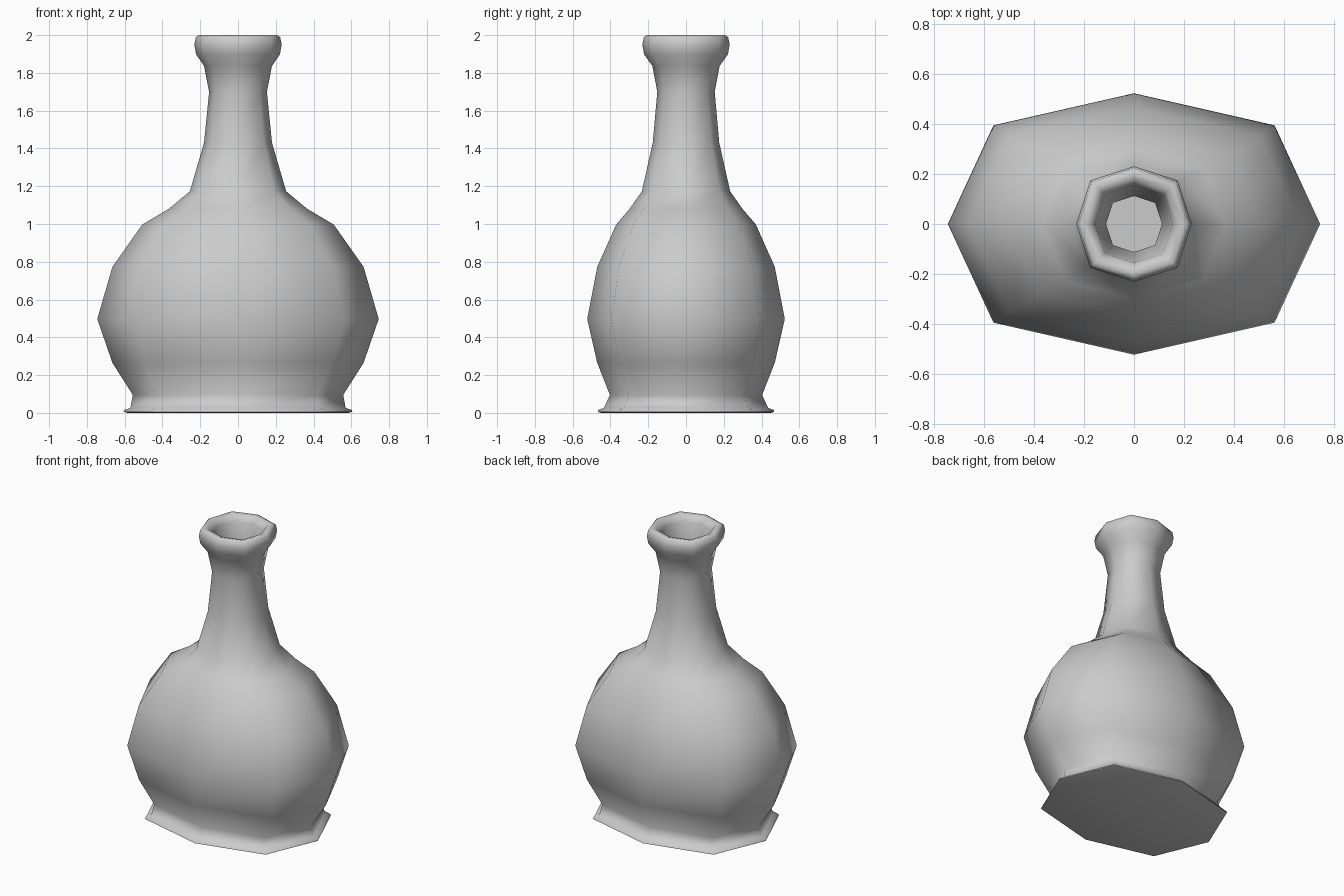
import bpy, bmesh, math

# Unit eight-sided section, slightly squarer than a regular octagon
D = 0.755
SECTION = [(1, 0), (D, D), (0, 1), (-D, D), (-1, 0), (-D, -D), (0, -1), (D, -D)]

# Outer wall: half width x, half depth y, height z
outer = [
    (0.585, 0.45, 0.0), (0.605, 0.467, 0.006), (0.602, 0.464, 0.016),
    (0.57, 0.435, 0.026), (0.557, 0.403, 0.095), (0.665, 0.47, 0.265),
    (0.745, 0.523, 0.497), (0.665, 0.47, 0.773), (0.507, 0.37, 0.997),
    (0.367, 0.299, 1.08), (0.255, 0.234, 1.173), (0.18, 0.176, 1.43),
    (0.153, 0.152, 1.70), (0.18, 0.178, 1.837), (0.222, 0.222, 1.898),
    (0.231, 0.231, 1.95), (0.223, 0.223, 1.99), (0.205, 0.205, 2.0),
]
# Inner wall, from the mouth down to the inside floor
inner = [
    (0.175, 0.175, 1.992), (0.155, 0.155, 1.955), (0.14, 0.14, 1.86),
    (0.112, 0.112, 1.70), (0.14, 0.136, 1.43), (0.21, 0.19, 1.195),
    (0.48, 0.34, 0.96), (0.62, 0.43, 0.76), (0.70, 0.48, 0.497),
    (0.62, 0.43, 0.28), (0.515, 0.36, 0.10), (0.50, 0.35, 0.05),
]


def loft(name, rings):
    """Skin the stacked rings and cap both ends."""
    bm = bmesh.new()
    loops = [[bm.verts.new((u * a, v * b, z)) for u, v in SECTION]
             for a, b, z in rings]
    n = len(SECTION)
    for lo, hi in zip(loops, loops[1:]):
        for i in range(n):
            j = (i + 1) % n
            bm.faces.new((lo[i], lo[j], hi[j], hi[i]))
    bm.faces.new(loops[0][::-1])
    bm.faces.new(loops[-1])
    mesh = bpy.data.meshes.new(name)
    bm.to_mesh(mesh)
    bm.free()
    ob = bpy.data.objects.new(name, mesh)
    bpy.context.collection.objects.link(ob)
    return ob


# Hollow flask with foot, belly, neck and rolled lip
flask = loft("flask", outer + inner)
bpy.context.view_layer.objects.active = flask
flask.select_set(True)
bpy.ops.object.shade_smooth_by_angle(angle=math.radians(62))
